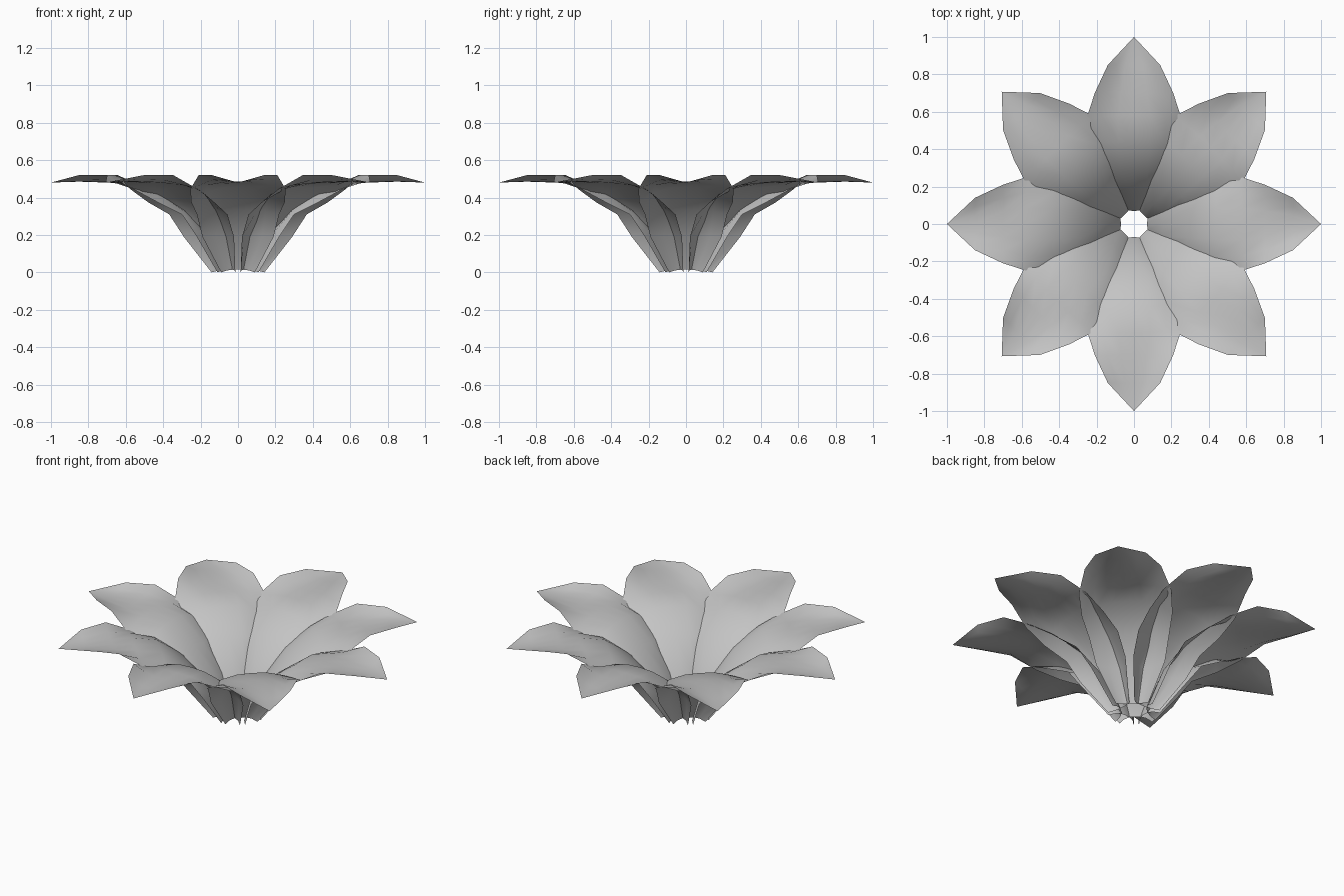
import bpy, bmesh, math

cube = bpy.data.objects.get("Cube")
if cube:
    bpy.data.objects.remove(cube)

# One flat colour for the whole flower
mat = bpy.data.materials.new("petal_grey")
mat.use_nodes = True
colour = (0.55, 0.55, 0.55, 1)
mat.diffuse_color = colour
mat.node_tree.nodes["Principled BSDF"].inputs["Base Color"].default_value = colour

# Petal stations: middle (radius, height), rim (radius, half width, height)
STATIONS = [
    ((.07, .015), (.11, .09, .0)),
    ((.15, .19), (.22, .19, .19)),
    ((.28, .335), (.30, .22, .31)),
    ((.44, .455), (.43, .25, .375)),
    ((.58, .475), (.56, .255, .445)),
    ((.70, .48), (.70, .21, .52)),
    ((.85, .485), (.85, .14, .52)),
    ((1, .48), (1, 0, .48)),
]
ACROSS = [i / 3 for i in range(-3, 4)]


def petal_mesh():
    """Curved sheet with drooping flaps near its foot and a cupped tip."""
    bm = bmesh.new()
    rows = []
    for (mr, mz), (er, ew, ez) in STATIONS:
        row = []
        for t in ACROSS:
            bend = abs(t) ** 2.7
            row.append(bm.verts.new((mr + (er - mr) * bend, ew * t, mz + (ez - mz) * bend)))
        rows.append(row)
    for a, b in zip(rows, rows[1:]):
        for j in range(len(ACROSS) - 1):
            bm.faces.new((a[j], b[j], b[j + 1], a[j + 1]))
    # Close the tip to a point
    bmesh.ops.remove_doubles(bm, verts=bm.verts, dist=.0005)
    for f in bm.faces:
        f.smooth = True
    mesh = bpy.data.meshes.new("petal")
    bm.to_mesh(mesh)
    bm.free()
    mesh.materials.append(mat)
    return mesh


# Ring of eight overlapping petals
mesh = petal_mesh()
for i in range(8):
    petal = bpy.data.objects.new(f"petal_{i + 1}", mesh)
    petal.rotation_euler.z = i * math.tau / 8
    bpy.context.collection.objects.link(petal)
